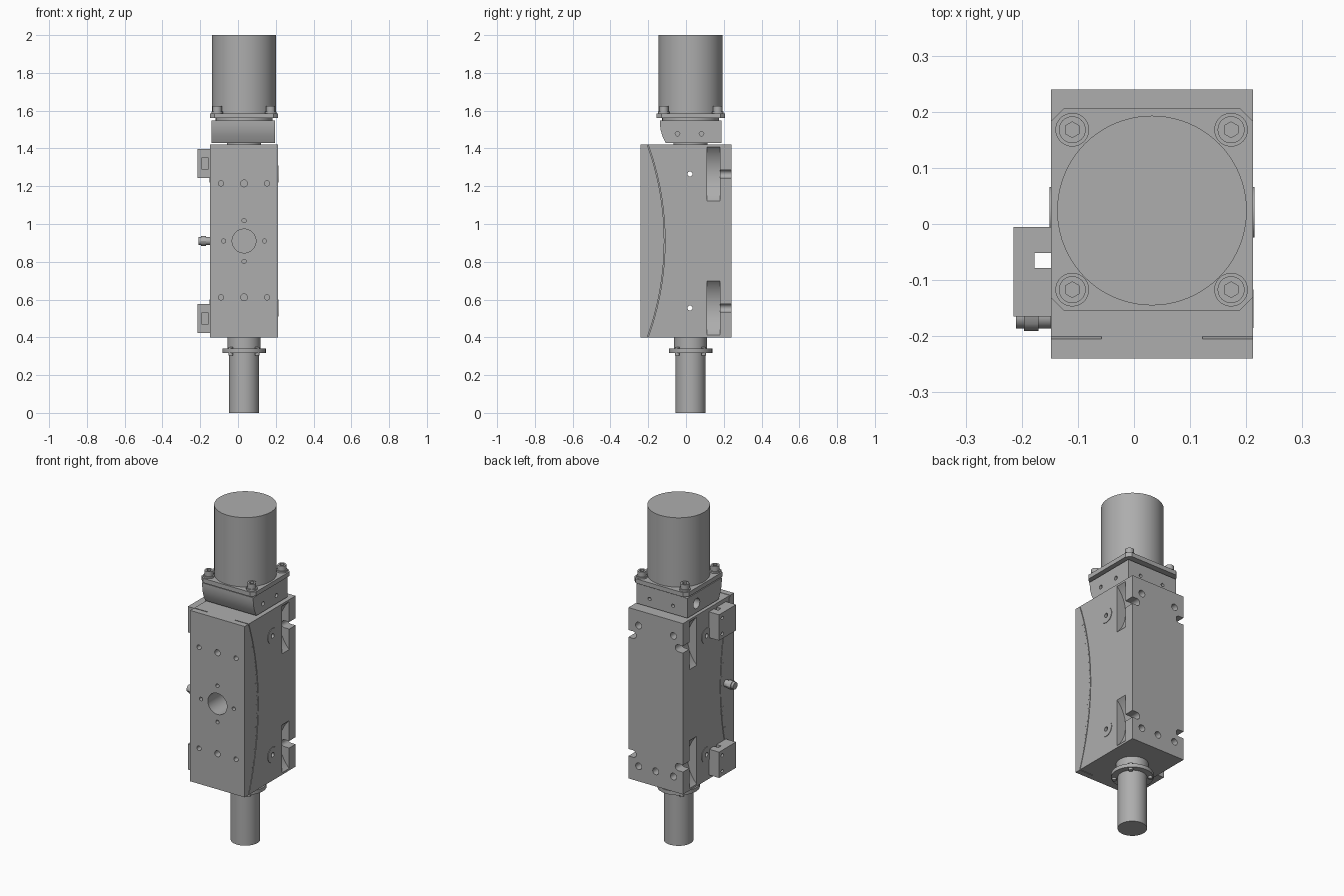
import bpy, bmesh
from math import sin, cos, pi, radians
from mathutils import Matrix, Vector

if "Cube" in bpy.data.objects:
    bpy.data.objects.remove(bpy.data.objects["Cube"])

metal = bpy.data.materials.new("machined grey")
metal.use_nodes = True
GREY = (0.42, 0.42, 0.42, 1)
metal.diffuse_color = GREY
metal.node_tree.nodes["Principled BSDF"].inputs["Base Color"].default_value = GREY

CX, CY = 0.032, 0.024          # main spindle axis
X0, X1 = -0.148, 0.212         # body sides
Z0, Z1, ZM = 0.4, 1.42, 0.91   # body bottom, top, middle
ROT = {"x": Matrix.Rotation(pi / 2, 4, "Y"), "y": Matrix.Rotation(pi / 2, 4, "X"), "z": Matrix()}


def box(bm, lo, hi):
    lo, hi = Vector(lo), Vector(hi)
    m = Matrix.Translation((lo + hi) / 2) @ Matrix.Diagonal((hi - lo).to_4d())
    m[3][3] = 1
    bmesh.ops.create_cube(bm, size=1, matrix=m)


def cyl(bm, centre, r, depth, axis="z", sides=48):
    m = Matrix.Translation(centre) @ ROT[axis]
    bmesh.ops.create_cone(bm, cap_ends=True, segments=sides, radius1=r, radius2=r, depth=depth, matrix=m)


def prism(bm, points, offset):
    face = bm.faces.new([bm.verts.new(p) for p in points])
    out = bmesh.ops.extrude_face_region(bm, geom=[face])["geom"]
    bmesh.ops.translate(bm, vec=offset, verts=[v for v in out if isinstance(v, bmesh.types.BMVert)])
    bmesh.ops.recalc_face_normals(bm, faces=bm.faces)


def make(name, bm):
    mesh = bpy.data.meshes.new(name)
    bm.to_mesh(mesh)
    bm.free()
    mesh.materials.append(metal)
    ob = bpy.data.objects.new(name, mesh)
    bpy.context.scene.collection.objects.link(ob)
    return ob


def cut(ob, bm):
    cutter = make("cutter", bm)
    mod = ob.modifiers.new("cut", "BOOLEAN")
    mod.operation, mod.solver, mod.object = "DIFFERENCE", "EXACT", cutter
    mod.use_self = True
    deps = bpy.context.evaluated_depsgraph_get()
    mesh = bpy.data.meshes.new_from_object(ob.evaluated_get(deps))
    ob.modifiers.clear()
    ob.data = mesh
    bpy.data.objects.remove(cutter)


def smooth(ob):
    bpy.ops.object.select_all(action="DESELECT")
    ob.select_set(True)
    bpy.context.view_layer.objects.active = ob
    bpy.ops.object.shade_smooth_by_angle(angle=radians(30))


# Main body
bm = bmesh.new()
box(bm, (X0, -0.24, Z0), (X1, 0.24, Z1))
body = make("main_body", bm)

# Front face bores and tapped holes
bm = bmesh.new()
cyl(bm, (CX, -0.2, ZM), 0.063, 0.2, "y", 64)
for z in (0.612, 1.215):
    for dx, r in ((-0.122, 0.014), (0, 0.018), (0.122, 0.014)):
        cyl(bm, (CX + dx, -0.24, z), r, 0.1, "y", 24)
for dx, dz in ((0, 0.108), (0, -0.108), (0.108, 0), (-0.108, 0)):
    cyl(bm, (CX + dx, -0.24, ZM + dz), 0.011, 0.08, "y", 24)
# Back face holes
for x, z in ((0.145, 1.33), (-0.085, 1.33), (0.145, 0.49), (CX, 0.49), (-0.085, 0.49)):
    cyl(bm, (x, 0.24, z), 0.02, 0.1, "y", 24)
# Cross holes through both sides
for z in (ZM - 0.355, ZM + 0.355):
    cyl(bm, (CX, 0.021, z), 0.013, 0.6, "x", 24)
cut(body, bm)

# Curved slide gap, leaving a central dovetail
R, YC = 1.49, -1.605
bm = bmesh.new()
angles = [radians(a * 1.25) for a in range(-18, 19)]
band = [(YC + R * cos(a), ZM + R * sin(a)) for a in angles]
band += [(YC + (R + 0.004) * cos(a), ZM + (R + 0.004) * sin(a)) for a in reversed(angles)]
for x, width in ((X0 - 0.05, 0.14), (X1 + 0.05, -0.14)):
    prism(bm, [(x, y, z) for y, z in band], (width, 0, 0))
cut(body, bm)

# Scooped clamp pockets on both sides
bm = bmesh.new()
for z in (ZM - 0.355, ZM + 0.355):
    for x, s in ((X0, -1), (X1, 1)):
        cyl(bm, (x + s * 0.14, 0.145, z), 0.2, 0.07, "y", 64)
cut(body, bm)
# Bolt slots open to the back corners
bm = bmesh.new()
for z in (ZM - 0.355, ZM + 0.355):
    for x, s in ((X0, 1), (X1, -1)):
        cyl(bm, (x + s * 0.03, 0.22, z), 0.021, 0.16, "y", 24)
cut(body, bm)
bm = bmesh.new()
for z in (ZM - 0.355, ZM + 0.355):
    for x, s in ((X0, 1), (X1, -1)):
        a, b = sorted((x - s * 0.02, x + s * 0.03))
        box(bm, (a, 0.14, z - 0.021), (b, 0.3, z + 0.021))
cut(body, bm)
smooth(body)

# Bushing rings on the cross holes
for name, x in (("right", X0), ("left", X1)):
    for level, z in (("lower", ZM - 0.355), ("upper", ZM + 0.355)):
        bm = bmesh.new()
        cyl(bm, (x, 0.021, z), 0.045, 0.006, "x")
        ring = make(f"{name}_{level}_bushing", bm)
        bm = bmesh.new()
        cyl(bm, (x, 0.021, z), 0.013, 0.1, "x", 24)
        cut(ring, bm)
        smooth(ring)

# Scale ticks along the curved slide
bm = bmesh.new()
for i in range(-15, 16):
    a = radians(i)
    y, z = YC + R * cos(a), ZM + R * sin(a)
    length = 0.02 if i % 5 == 0 else 0.01
    for x in (X0, X1):
        box(bm, (x - 0.001, y - length, z - 0.0015), (x + 0.001, y - 0.002, z + 0.0015))
make("scale_ticks", bm)

# Motor mount block with rounded lower front edge
bm = bmesh.new()
profile = [(0.187, 1.43), (0.187, 1.548), (-0.138, 1.548), (-0.138, 1.53),
           (-0.135, 1.5), (-0.125, 1.465), (-0.108, 1.43)]
prism(bm, [(-0.14, y, z) for y, z in profile], (0.337, 0, 0))
mount = make("motor_mount", bm)
bm = bmesh.new()
for y in (-0.045, 0.082):
    cyl(bm, (0.197, y, 1.478), 0.012, 0.06, "x", 24)
for x in (-0.045, 0.11):
    cyl(bm, (x, 0.187, 1.478), 0.01, 0.06, "y", 24)
cyl(bm, (-0.14, 0.1, 1.485), 0.03, 0.1, "x", 32)
cut(mount, bm)
smooth(mount)

# Motor flange with clipped corners
bm = bmesh.new()
hx, hy, c = 0.18, 0.181, 0.024
corners = [(hx - c, hy), (hx, hy - c), (hx, c - hy), (hx - c, -hy),
           (c - hx, -hy), (-hx, c - hy), (-hx, hy - c), (c - hx, hy)]
prism(bm, [(CX + x, 0.026 + y, 1.56) for x, y in corners], (0, 0, 0.026))
make("motor_flange", bm)

# Turned parts on the spindle axis: name, radius, bottom, top
for name, r, lo, hi in (("motor_housing", 0.169, 1.58, 2.0), ("motor_pilot", 0.15, 1.54, 1.565),
                        ("upper_neck", 0.09, 1.41, 1.435), ("lower_neck", 0.088, 0.33, 0.41),
                        ("clamp_flange", 0.115, 0.318, 0.34), ("output_shaft", 0.08, 0, 0.335)):
    bm = bmesh.new()
    cyl(bm, (CX, CY, (lo + hi) / 2), r, hi - lo, "z", 80)
    smooth(make(name, bm))

# Socket screws holding the motor
for i, (x, y) in enumerate([(x, y) for x in (-0.11, 0.173) for y in (-0.117, 0.168)]):
    bm = bmesh.new()
    cyl(bm, (x, y, 1.59), 0.03, 0.012, "z", 32)
    cyl(bm, (x, y, 1.607), 0.024, 0.036, "z", 32)
    screw = make(f"motor_screw_{i + 1}", bm)
    bm = bmesh.new()
    cyl(bm, (x, y, 1.625), 0.014, 0.03, "z", 6)
    cut(screw, bm)
    smooth(screw)

# Small screws through the clamp flange
bm = bmesh.new()
for i in range(4):
    a = pi / 4 + i * pi / 2
    cyl(bm, (CX + 0.098 * cos(a), CY + 0.098 * sin(a), 0.327), 0.012, 0.044, "z", 20)
smooth(make("clamp_screws", bm))

# Sensor blocks on the side
for name, lo, hi in (("lower_sensor", 0.423, 0.577), ("upper_sensor", 1.243, 1.397)):
    bm = bmesh.new()
    box(bm, (-0.215, -0.165, lo), (X0, -0.005, hi))
    block = make(name, bm)
    bm = bmesh.new()
    box(bm, (-0.177, -0.078, lo - 0.1), (-0.14, -0.052, hi + 0.1))
    box(bm, (-0.19, -0.2, lo + 0.045), (-0.16, -0.13, hi - 0.045))
    for z in (lo + 0.03, hi - 0.03):
        cyl(bm, (-0.215, -0.035, z), 0.01, 0.03, "x", 20)
    cut(block, bm)
    smooth(block)

# Locking pin with collar
bm = bmesh.new()
cyl(bm, (-0.17, -0.165, ZM), 0.021, 0.08, "x", 32)
cyl(bm, (-0.183, -0.165, ZM), 0.026, 0.026, "x", 12)
smooth(make("locking_pin", bm))
